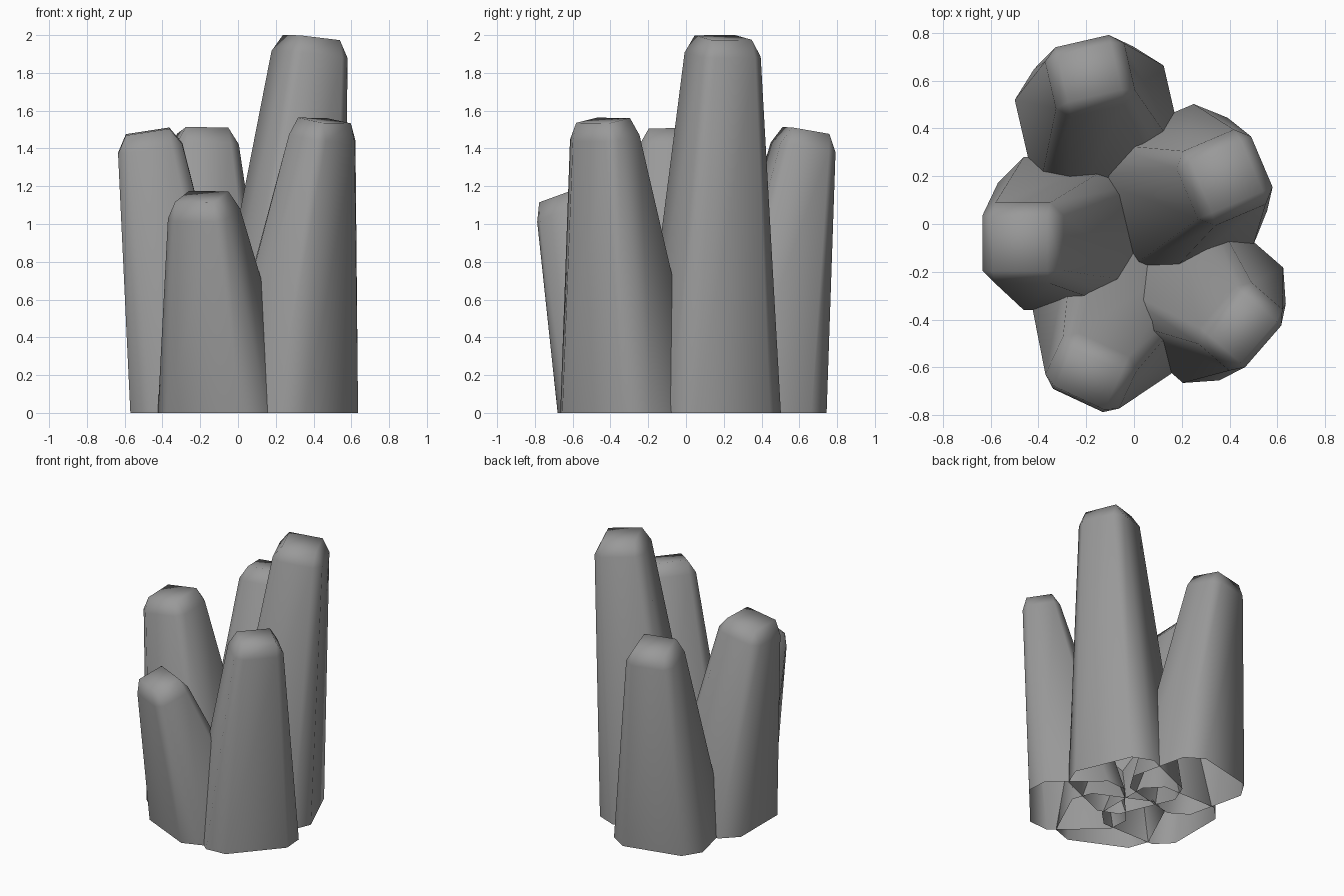
import bpy
import math
from mathutils import Matrix, Vector

if "Cube" in bpy.data.objects:
    bpy.data.objects.remove(bpy.data.objects["Cube"])

# Shared cross-section: half width and half flat (square with chamfered corners)
BASE = (0.32, 0.212)
SHOULDER = (0.17, 0.115)
CAP_RISE = 0.09

grey = bpy.data.materials.new("dark_grey")
grey.diffuse_color = (0.32, 0.32, 0.32, 1)
grey.use_nodes = True
grey.node_tree.nodes["Principled BSDF"].inputs["Base Color"].default_value = grey.diffuse_color


def octagon(h, c):
    return [(h, -c), (h, c), (c, h), (-c, h), (-h, c), (-h, -c), (-c, -h), (c, -h)]


def square(c):
    return [(c, -c), (c, c), (-c, c), (-c, -c)]


def ring(points, centre, turn, lean, sx=1.0, sy=1.0):
    """Place a 2D outline at centre, turned about z and square to the lean."""
    rot = Matrix.Rotation(math.radians(turn), 2)
    out = []
    for x, y in points:
        q = rot @ Vector((x * sx, y * sy))
        out.append((centre.x + q.x, centre.y + q.y, centre.z - q.dot(lean)))
    return out


def crystal(name, base, shoulder, turn, sx=1.0, sy=1.0):
    """Tapered leaning crystal, open at the ground, with a bevelled cap."""
    base = Vector((base[0], base[1], 0))
    shoulder = Vector(shoulder)
    axis = (shoulder - base) / shoulder.z
    lean = axis.to_2d()
    verts = ring(octagon(*BASE), base, turn, Vector((0, 0)))
    verts += ring(octagon(*SHOULDER), shoulder, turn, lean, sx, sy)
    verts += ring(square(SHOULDER[1]), shoulder + axis * CAP_RISE, turn, lean, sx, sy)

    faces = [(i, (i + 1) % 8, 8 + (i + 1) % 8, 8 + i) for i in range(8)]
    for i in range(4):
        a, b, c = 8 + 2 * i, 9 + 2 * i, 8 + (2 * i + 2) % 8
        t, u = 16 + i, 16 + (i + 1) % 4
        faces += [(a, b, u, t), (b, c, u)]
    faces.append((16, 17, 18, 19))

    mesh = bpy.data.meshes.new(name)
    mesh.from_pydata(verts, [], faces)
    mesh.shade_smooth()
    mesh.materials.append(grey)
    obj = bpy.data.objects.new(name, mesh)
    bpy.context.collection.objects.link(obj)
    return obj


# Cluster: name, base centre, shoulder centre, turn in degrees, top narrowing
crystal("back_crystal", (-0.14, 0.385), (-0.184, 0.62, 1.405), 13, sy=0.88)
crystal("left_crystal", (-0.25, -0.04), (-0.465, -0.08, 1.4), 0)
crystal("tall_crystal", (0.18, 0.125), (0.379, 0.194, 1.897), 23)
crystal("right_crystal", (0.255, -0.285), (0.446, -0.43, 1.458), -41, sx=0.74)
crystal("front_crystal", (-0.045, -0.30), (-0.18, -0.622, 1.055), -25, sy=0.76)
